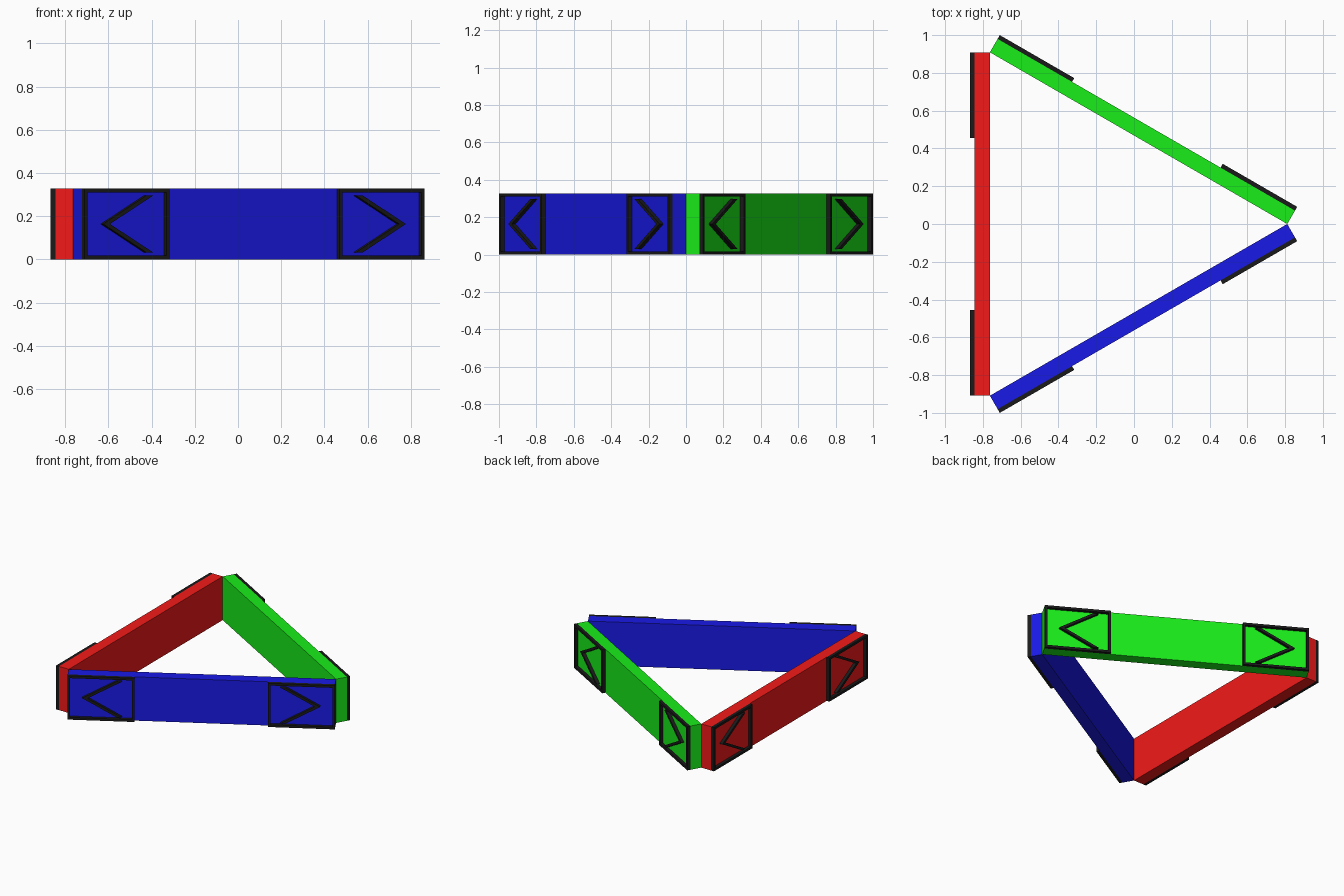
import bpy
import bmesh
from math import radians, sqrt

if "Cube" in bpy.data.objects:
    bpy.data.objects.remove(bpy.data.objects["Cube"])

HALF = 0.909              # half length of each bar
HEIGHT = 0.327            # bar height
BAR, TRIM = 0.082, 0.023  # bar and raised trim thickness
APOTHEM = HALF / sqrt(3)  # triangle centre to inner bar face
CENTRE_X = -0.763 + APOTHEM
PLATE = 0.455             # length of each trim panel
BORDER = 0.017            # trim line width


def material(name, rgb):
    m = bpy.data.materials.new(name)
    m.diffuse_color = (*rgb, 1)
    m.use_nodes = True
    m.node_tree.nodes["Principled BSDF"].inputs["Base Color"].default_value = m.diffuse_color
    return m


def add_object(name, bm, mat, angle):
    bmesh.ops.recalc_face_normals(bm, faces=bm.faces)
    me = bpy.data.meshes.new(name)
    bm.to_mesh(me)
    bm.free()
    me.materials.append(mat)
    ob = bpy.data.objects.new(name, me)
    ob.location.x = CENTRE_X
    ob.rotation_euler.z = radians(angle)
    bpy.context.collection.objects.link(ob)
    return ob


def add_bar(name, mat, angle):
    bm = bmesh.new()
    bmesh.ops.create_cube(bm, size=1)
    for v in bm.verts:
        v.co.x = APOTHEM + (v.co.x + 0.5) * BAR
        v.co.y *= 2 * HALF
        v.co.z = (v.co.z + 0.5) * HEIGHT
    add_object(name, bm, mat, angle)


def add_trim(name, mat, angle):
    bm = bmesh.new()
    depth = APOTHEM + BAR + TRIM / 2

    def strip(outer, inner, closed):
        # flat band between two outlines, given as (distance from bar end, z)
        a, b = ([bm.verts.new((depth, HALF - s, z)) for s, z in line]
                for line in (outer, inner))
        n = len(a)
        for i in range(n if closed else n - 1):
            j = (i + 1) % n
            bm.faces.new((a[i], a[j], b[j], b[i]))

    def rect(inset):
        s0, s1, z0, z1 = inset, PLATE - inset, inset, HEIGHT - inset
        return [(s0, z0), (s1, z0), (s1, z1), (s0, z1)]

    # rectangular border, then the arrow pointing to the bar end
    strip(rect(0), rect(BORDER), True)
    mid, reach, width = HEIGHT / 2, 0.133, 0.036
    arrow = [(0.333, mid - reach), (0.1, mid), (0.333, mid + reach)]
    strip(arrow, [(s + width, z) for s, z in arrow], False)

    ob = add_object(name, bm, mat, angle)
    solid = ob.modifiers.new("Thickness", 'SOLIDIFY')
    solid.thickness, solid.offset = TRIM, 0
    mirror = ob.modifiers.new("Other end", 'MIRROR')
    mirror.use_axis = (False, True, False)


# three coloured bars, each with black trim at both ends
black = material("black", (0.01, 0.01, 0.01))
for colour, rgb, angle in (("red", (0.9, 0.01, 0.01), 180),
                           ("green", (0.01, 0.85, 0.01), 60),
                           ("blue", (0.01, 0.01, 0.8), -60)):
    add_bar(colour + "_bar", material(colour, rgb), angle)
    add_trim(colour + "_bar_arrow_trim", black, angle)
